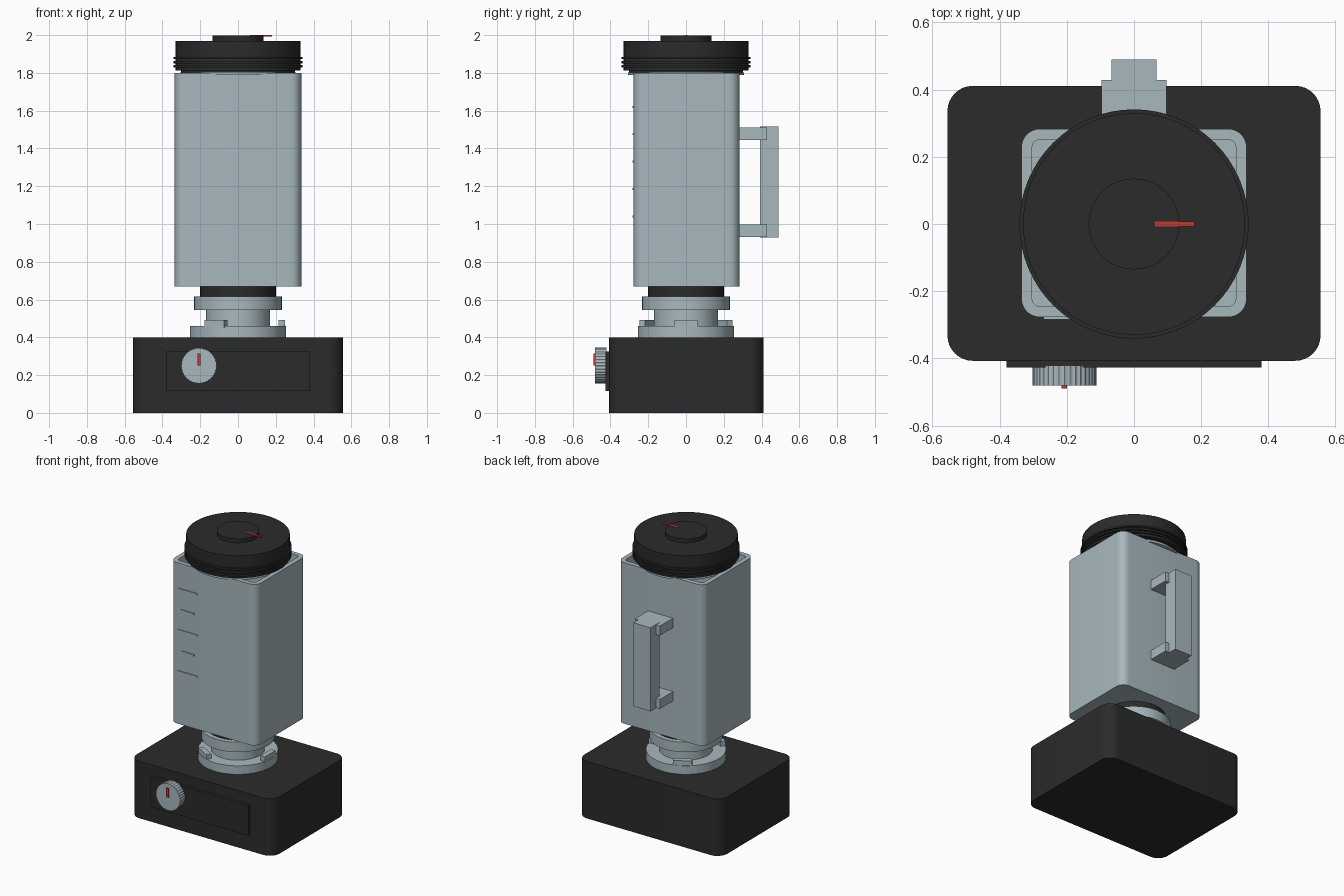
import bpy, bmesh, math
from mathutils import Matrix

cube = bpy.data.objects.get("Cube")
if cube:
    bpy.data.objects.remove(cube, do_unlink=True)


def material(name, rgb):
    m = bpy.data.materials.new(name)
    m.use_nodes = True
    m.diffuse_color = (*rgb, 1)
    m.node_tree.nodes["Principled BSDF"].inputs["Base Color"].default_value = (*rgb, 1)
    return m


GREY = material("pale_blue_grey", (0.39, 0.48, 0.515))
BLACK = material("soft_black", (0.024, 0.024, 0.024))
RED = material("marker_red", (0.52, 0.04, 0.028))


def finish(name, bm, mat):
    bmesh.ops.recalc_face_normals(bm, faces=bm.faces)
    mesh = bpy.data.meshes.new(name)
    bm.to_mesh(mesh)
    bm.free()
    mesh.materials.append(mat)
    ob = bpy.data.objects.new(name, mesh)
    bpy.context.collection.objects.link(ob)
    bpy.ops.object.select_all(action='DESELECT')
    ob.select_set(True)
    bpy.context.view_layer.objects.active = ob
    bpy.ops.object.shade_smooth_by_angle(angle=math.radians(30))
    return ob


def box_mesh(lo, hi, radius=0.0):
    """Box between two corners, with optional rounded vertical edges."""
    bm = bmesh.new()
    bmesh.ops.create_cube(bm, size=1)
    for v in bm.verts:
        v.co = [(a + b) / 2 + c * (b - a) for a, b, c in zip(lo, hi, v.co)]
    if radius:
        upright = [e for e in bm.edges
                   if abs(e.verts[0].co.z - e.verts[1].co.z) > 1e-4]
        bmesh.ops.bevel(bm, geom=upright, offset=radius, segments=8,
                        profile=0.5, affect='EDGES')
    return bm


def box(name, lo, hi, mat, radius=0.0):
    return finish(name, box_mesh(lo, hi, radius), mat)


def lathe(name, profile, mat, steps=64):
    """Spin (radius, z) points, from axis to axis, about the z axis."""
    bm = bmesh.new()
    vs = [bm.verts.new((r, 0, z)) for r, z in profile]
    es = [bm.edges.new(p) for p in zip(vs, vs[1:])]
    bmesh.ops.spin(bm, geom=vs + es, cent=(0, 0, 0), axis=(0, 0, 1),
                   angle=math.tau, steps=steps)
    bmesh.ops.remove_doubles(bm, verts=bm.verts, dist=1e-5)
    return finish(name, bm, mat)


def disc(name, r, z0, z1, mat):
    return lathe(name, [(0, z0), (r, z0), (r, z1), (0, z1)], mat)


# Motor base and raised control panel
box("motor_base", (-0.555, -0.407, 0), (0.555, 0.411, 0.4), BLACK, 0.075)
box("control_panel", (-0.38, -0.427, 0.115), (0.38, -0.38, 0.325), BLACK)

# Control knob with a fluted rim, and its pointer
bm = bmesh.new()
bmesh.ops.create_cone(bm, cap_ends=True, segments=72, radius1=0.095,
                      radius2=0.095, depth=0.06)
for v in bm.verts:
    tooth = round(math.atan2(v.co.y, v.co.x) / math.tau * 72) % 2
    if tooth:
        v.co.x *= 0.97
        v.co.y *= 0.97
bm.transform(Matrix.Translation((-0.207, -0.451, 0.25)) @ Matrix.Rotation(math.pi / 2, 4, 'X'))
finish("control_knob", bm, GREY)
box("knob_pointer", (-0.215, -0.489, 0.25), (-0.199, -0.475, 0.315), RED)

# Coupling between base and jar
lathe("coupling", [(0, 0.39), (0.255, 0.39), (0.255, 0.46), (0.17, 0.46),
                   (0.17, 0.545), (0.232, 0.545), (0.232, 0.615), (0, 0.615)], GREY)
for i in range(3):
    bm = box_mesh((0.215, -0.06, 0.45), (0.25, 0.06, 0.493))
    bm.transform(Matrix.Rotation(math.tau * i / 3, 4, 'Z'))
    finish(f"coupling_lug_{i + 1}", bm, GREY)
disc("jar_neck", 0.2, 0.61, 0.68, BLACK)

# Hollow square jar, open at the top
bm = box_mesh((-0.335, -0.277, 0.67), (0.335, 0.283, 1.8), 0.055)
top = max(bm.faces, key=lambda f: f.calc_center_median().z)
bmesh.ops.inset_region(bm, faces=[top], thickness=0.032)
inner = bmesh.ops.extrude_discrete_faces(bm, faces=[top])["faces"][0]
for v in inner.verts:
    v.co.z = 0.71
finish("jar", bm, GREY)

# Raised level marks on the jar front, alternating long and short
for i in range(5):
    half = 0.075 if i % 2 == 0 else 0.05
    z = 1.04 + 0.145 * i
    box(f"level_mark_{i + 1}", (-0.195 - half, -0.284, z - 0.005),
        (-0.195 + half, -0.27, z + 0.005), GREY)

# Handle: two arms and an upright grip
for side, z in (("lower", 0.93), ("upper", 1.445)):
    box(f"handle_{side}_arm", (-0.097, 0.275, z), (0.097, 0.428, z + 0.067), GREY)
box("handle_grip", (-0.067, 0.392, 0.928), (0.067, 0.489, 1.515), GREY)

# Lid: gasket, ribbed cap, centre button and marker
disc("lid_gasket", 0.308, 1.79, 1.802, GREY)
disc("lid_plug", 0.302, 1.8, 1.82, BLACK)
ribs = []
for z in (1.835, 1.857, 1.879):
    ribs += [(0.33, z - 0.006), (0.341, z - 0.006), (0.341, z + 0.006), (0.33, z + 0.006)]
lathe("lid", [(0, 1.813), (0.33, 1.813)] + ribs + [(0.33, 1.97), (0, 1.97)], BLACK)
disc("lid_button", 0.135, 1.96, 1.997, BLACK)
box("lid_marker", (0.063, -0.007, 1.992), (0.18, 0.007, 2.0), RED)
